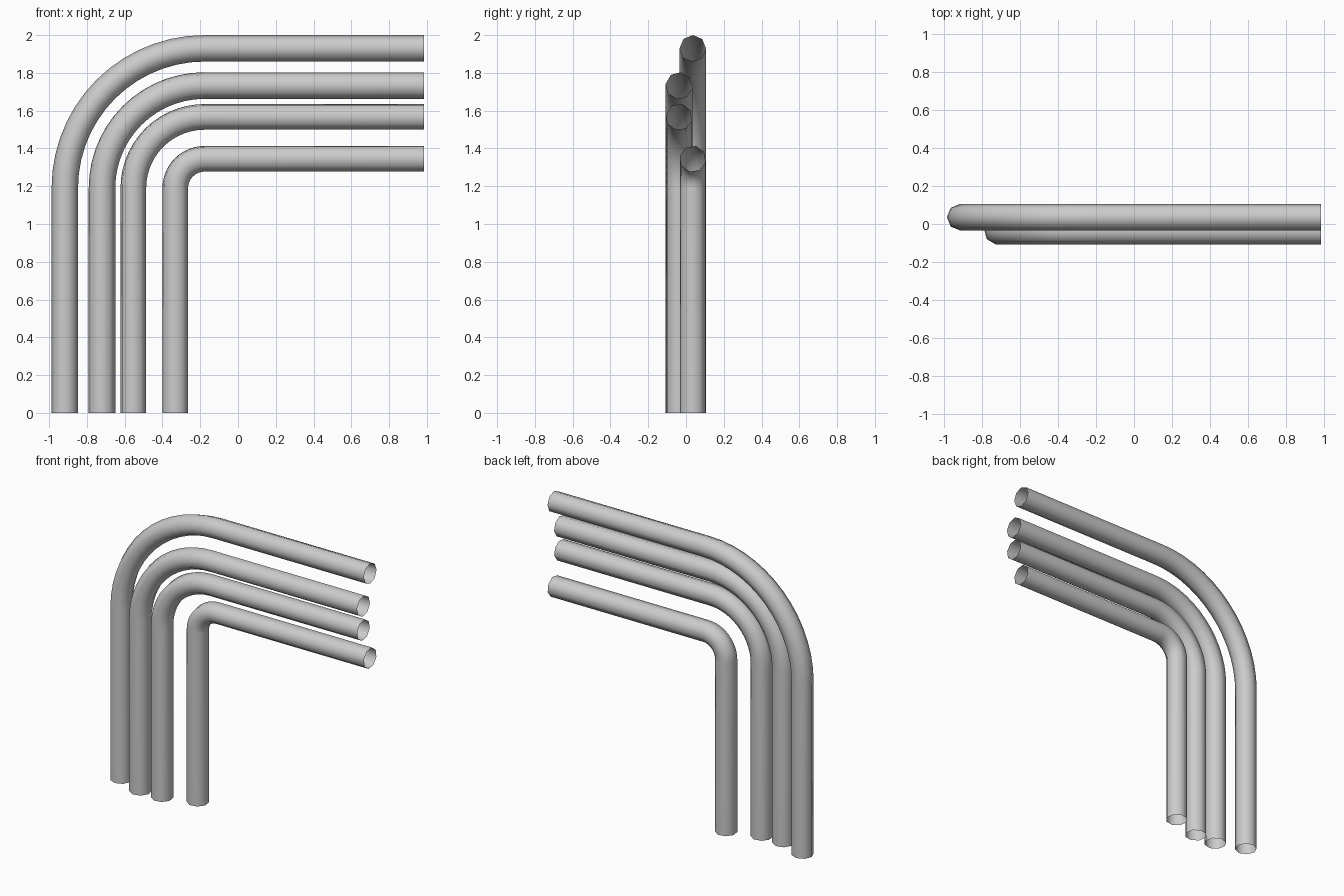
import bpy, bmesh
from math import sin, cos, pi, radians
from mathutils import Vector

cube = bpy.data.objects.get("Cube")
if cube:
    bpy.data.objects.remove(cube)

# Plain grey metal
grey = bpy.data.materials.new("pipe grey")
grey.use_nodes = True
colour = (0.6, 0.6, 0.6, 1)
grey.diffuse_color = colour
grey.node_tree.nodes["Principled BSDF"].inputs["Base Color"].default_value = colour

SIDES, STEPS = 8, 14
BEND_X, BEND_Z = -0.177, 1.19   # shared centre of all bends
END_X = 0.985


def make_pipe(name, bend, y, radius, twist):
    """Open bent tube: vertical leg, quarter bend, horizontal run."""
    # Each station is a path point and its outward direction from the bend centre
    left, up = Vector((-1, 0, 0)), Vector((0, 0, 1))
    stations = [(Vector((BEND_X - bend, y, 0)), left)]
    for i in range(STEPS + 1):
        a = pi / 2 * i / STEPS
        out = left * cos(a) + up * sin(a)
        stations.append((Vector((BEND_X, y, BEND_Z)) + out * bend, out))
    stations.append((Vector((END_X, y, BEND_Z + bend)), up))

    bm = bmesh.new()
    side = Vector((0, 1, 0))
    rings = []
    for point, out in stations:
        angles = [2 * pi * k / SIDES + radians(twist) for k in range(SIDES)]
        rings.append([bm.verts.new(point + (out * cos(t) + side * sin(t)) * radius)
                      for t in angles])
    for r0, r1 in zip(rings, rings[1:]):
        for k in range(SIDES):
            n = (k + 1) % SIDES
            bm.faces.new((r0[k], r0[n], r1[n], r1[k]))
    # Outward normals on an open tube
    bm.normal_update()
    first = bm.faces[:][0]
    centre = stations[0][0]
    offset = first.calc_center_median() - centre
    offset.z = 0
    if first.normal.dot(offset) < 0:
        bmesh.ops.reverse_faces(bm, faces=bm.faces[:])
    for f in bm.faces:
        f.smooth = True
    mesh = bpy.data.meshes.new(name)
    bm.to_mesh(mesh)
    bm.free()
    mesh.materials.append(grey)
    obj = bpy.data.objects.new(name, mesh)
    bpy.context.collection.objects.link(obj)


# Outer to inner; the middle two sit nearer the front
make_pipe("outer_pipe", 0.74, 0.036, 0.07, 0)
make_pipe("second_pipe", 0.543, -0.037, 0.071, 8)
make_pipe("third_pipe", 0.377, -0.037, 0.07, 14)
make_pipe("inner_pipe", 0.155, 0.036, 0.07, 14)
